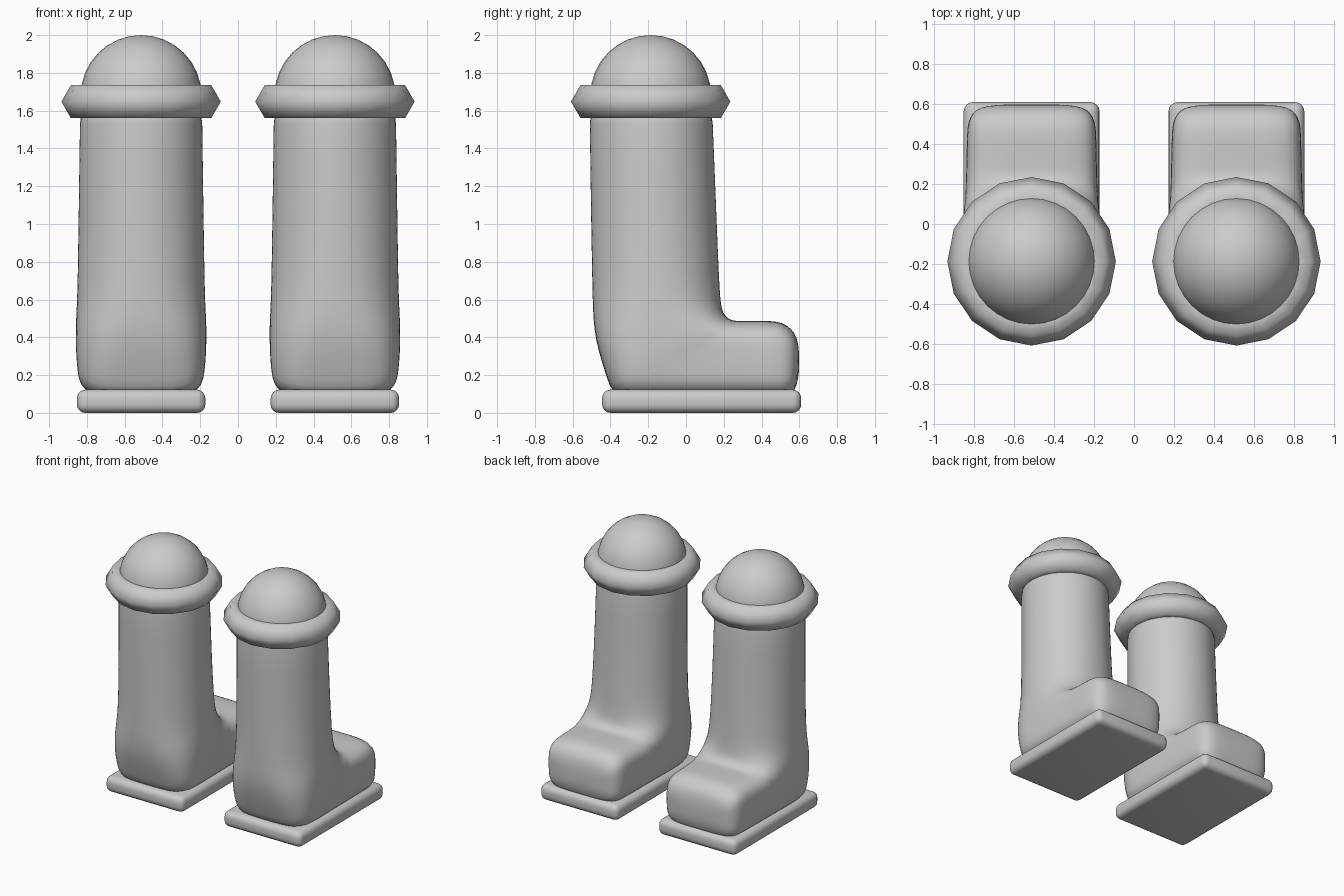
import bpy, bmesh, math
from mathutils import Matrix, Vector

if "Cube" in bpy.data.objects:
    bpy.data.objects.remove(bpy.data.objects["Cube"])

grey = bpy.data.materials.new("plain_grey")
grey.diffuse_color = (0.6, 0.6, 0.6, 1)
grey.use_nodes = True
grey.node_tree.nodes["Principled BSDF"].inputs["Base Color"].default_value = grey.diffuse_color

LEG_X, LEG_Y = 0.513, -0.187


def finish(name, bm, x, smooth=True):
    bmesh.ops.recalc_face_normals(bm, faces=bm.faces)
    for f in bm.faces:
        f.smooth = smooth
    me = bpy.data.meshes.new(name)
    bm.to_mesh(me)
    bm.free()
    me.materials.append(grey)
    ob = bpy.data.objects.new(name, me)
    ob.location.x = x
    bpy.context.collection.objects.link(ob)
    return ob


def loft(rings, closed=False):
    """Skin a list of point rings; cap the ends, or join them when closed."""
    bm = bmesh.new()
    vs = [[bm.verts.new(p) for p in ring] for ring in rings]
    n = len(vs[0])
    pairs = list(zip(vs, vs[1:])) + ([(vs[-1], vs[0])] if closed else [])
    for a, b in pairs:
        for i in range(n):
            j = (i + 1) % n
            bm.faces.new((a[i], a[j], b[j], b[i]))
    if not closed:
        bm.faces.new(vs[0])
        bm.faces.new(vs[-1])
    return bm


# Boot sections: front/top point (y, z), back/bottom point (y, z), half width, squareness
SECTIONS = [
    (0.138, 1.66, -0.512, 1.66, 0.323, 2.0),
    (0.140, 1.60, -0.511, 1.60, 0.324, 2.0),
    (0.160, 1.10, -0.505, 1.10, 0.331, 2.0),
    (0.176, 0.70, -0.497, 0.68, 0.337, 2.1),
    (0.183, 0.60, -0.494, 0.55, 0.341, 2.3),
    (0.190, 0.55, -0.487, 0.44, 0.345, 2.7),
    (0.205, 0.513, -0.465, 0.33, 0.347, 3.2),
    (0.235, 0.492, -0.430, 0.22, 0.346, 3.7),
    (0.265, 0.487, -0.405, 0.14, 0.342, 4.0),
    (0.290, 0.487, -0.370, 0.08, 0.337, 4.0),
    (0.330, 0.487, -0.100, 0.08, 0.331, 4.0),
    (0.380, 0.487, 0.200, 0.08, 0.327, 4.0),
    (0.450, 0.487, 0.450, 0.08, 0.325, 4.0),
    (0.510, 0.479, 0.510, 0.08, 0.319, 4.0),
    (0.560, 0.445, 0.550, 0.09, 0.298, 4.0),
    (0.587, 0.400, 0.577, 0.12, 0.262, 4.0),
    (0.598, 0.340, 0.595, 0.18, 0.190, 4.0),
    (0.599, 0.280, 0.599, 0.24, 0.080, 3.0),
]


def section_ring(py, pz, qy, qz, half_width, square, count=40):
    p, q = Vector((0, py, pz)), Vector((0, qy, qz))
    mid, arm = (p + q) / 2, (p - q) / 2
    ring = []
    for i in range(count):
        t = math.tau * i / count
        c, s = math.cos(t), math.sin(t)
        u = math.copysign(abs(c) ** (2 / square), c)
        v = math.copysign(abs(s) ** (2 / square), s)
        ring.append(mid + arm * u + Vector((half_width * v, 0, 0)))
    return ring


def torus_ring(i, sides=16, major=0.321, minor=0.101, z=1.648):
    a = math.tau * i / sides
    ring = []
    for k in range(6):
        b = math.tau * k / 6
        r = major + minor * math.cos(b)
        ring.append((r * math.cos(a), LEG_Y + r * math.sin(a), z + minor * math.sin(b)))
    return ring


for side, x in (("left", -LEG_X), ("right", LEG_X)):
    # Boot shaft and foot in one bent loft
    boot = finish(side + "_boot", loft([section_ring(*s) for s in SECTIONS]), x)
    boot.modifiers.new("smooth", 'SUBSURF').levels = 1
    boot.modifiers["smooth"].render_levels = 1

    # Sole slab with rounded edges
    bm = bmesh.new()
    bmesh.ops.create_cube(bm, size=1, matrix=Matrix.Translation((0, 0.083, 0.0615))
                          @ Matrix.Diagonal((0.68, 1.054, 0.123, 1)))
    bmesh.ops.bevel(bm, geom=bm.edges[:], offset=0.045, segments=4,
                    profile=0.5, affect='EDGES')
    finish(side + "_sole", bm, x)

    # Six-sided cuff ring
    finish(side + "_cuff", loft([torus_ring(i) for i in range(16)], closed=True), x)

    # Domed top
    bm = bmesh.new()
    bmesh.ops.create_uvsphere(bm, u_segments=32, v_segments=16, radius=0.32,
                              matrix=Matrix.Translation((0, LEG_Y, 1.68)))
    finish(side + "_dome", bm, x)
